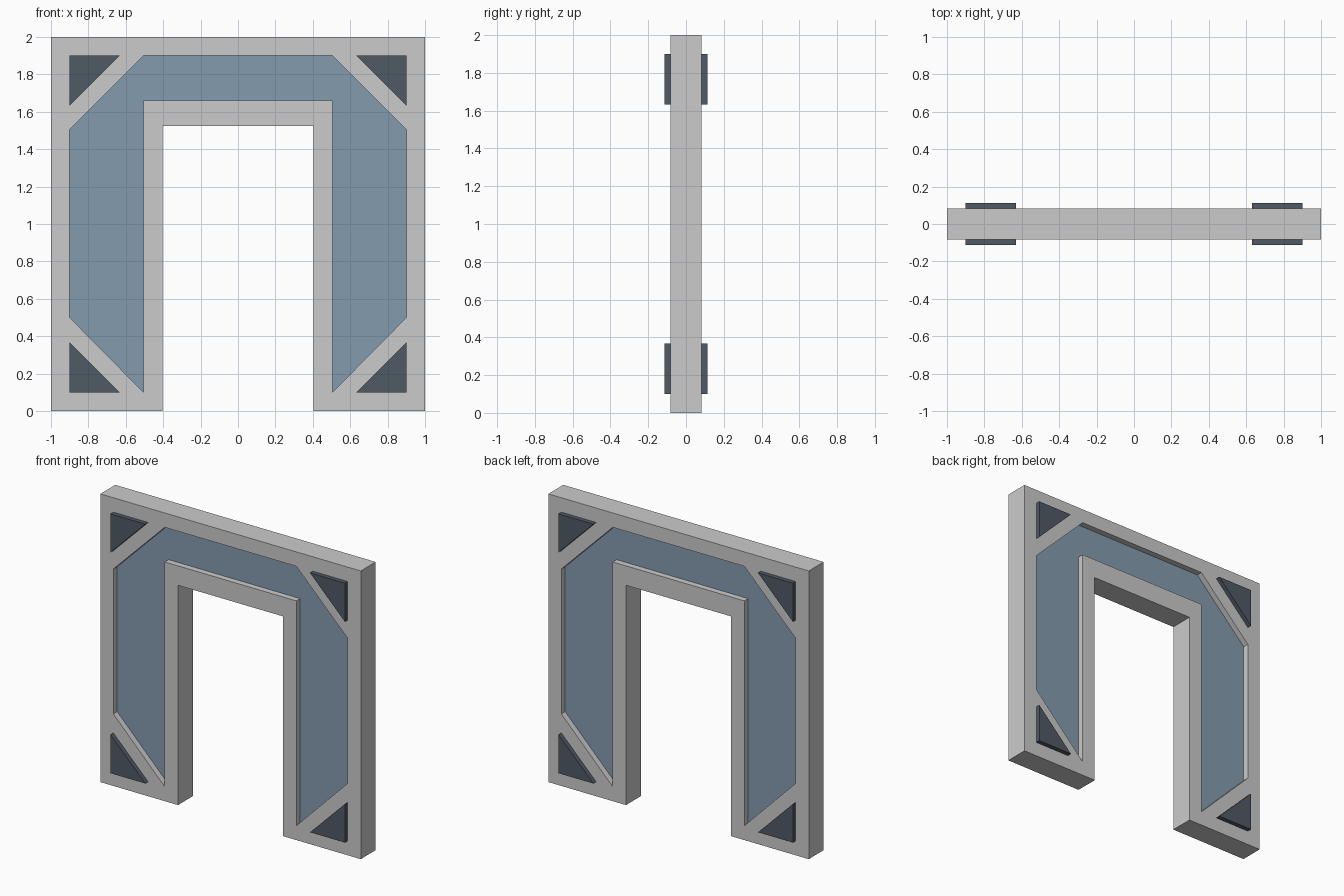
import bpy
import math

if "Cube" in bpy.data.objects:
    bpy.data.objects.remove(bpy.data.objects["Cube"])


def material(name, color):
    mat = bpy.data.materials.new(name)
    mat.diffuse_color = color
    mat.use_nodes = True
    mat.node_tree.nodes["Principled BSDF"].inputs["Base Color"].default_value = mat.diffuse_color
    return mat


def mirrored(half):
    # Close a half outline by reflecting it across x = 0
    return half + [(-x, z) for x, z in reversed(half)]


def slab(name, outlines, half_depth, mat=None):
    # Filled x-z outlines (inner ones become holes), extruded both ways in y
    curve = bpy.data.curves.new(name, 'CURVE')
    curve.dimensions = '2D'
    curve.fill_mode = 'BOTH'
    curve.extrude = half_depth
    for pts in outlines:
        spline = curve.splines.new('POLY')
        spline.points.add(len(pts) - 1)
        for p, (x, z) in zip(spline.points, pts):
            p.co = (x, z, 0, 1)
        spline.use_cyclic_u = True
        spline.use_smooth = False
    obj = bpy.data.objects.new(name, curve)
    bpy.context.collection.objects.link(obj)
    obj.rotation_euler.x = math.pi / 2
    bpy.ops.object.select_all(action='DESELECT')
    obj.select_set(True)
    bpy.context.view_layer.objects.active = obj
    bpy.ops.object.convert(target='MESH')
    obj = bpy.context.object
    obj.name = name
    obj.data.shade_flat()
    if mat:
        obj.data.materials.append(mat)
    return obj


blue = material("panel_blue", (0.23, 0.33, 0.43, 1))
slate = material("corner_slate", (0.08, 0.10, 0.13, 1))

# Doorway frame with an opening for the recessed panel
frame = mirrored([(-0.403, 1.525), (-0.403, 0), (-1, 0), (-1, 2)])
panel = mirrored([(-0.505, 1.66), (-0.505, 0.1), (-0.9, 0.5),
                  (-0.9, 1.505), (-0.505, 1.9)])
slab("door_frame", [frame, panel], 0.082)

# Recessed panel, visible from both sides
slab("recessed_panel", [panel], 0.04, blue)

# Raised corner triangles, standing proud of front and back
for sx, side in ((-1, "left"), (1, "right")):
    for z, d, level in ((0.1, 1, "lower"), (1.9, -1, "upper")):
        tri = [(sx * 0.9, z), (sx * 0.632, z), (sx * 0.9, z + d * 0.268)]
        slab(f"{level}_{side}_corner", [tri], 0.113, slate)
